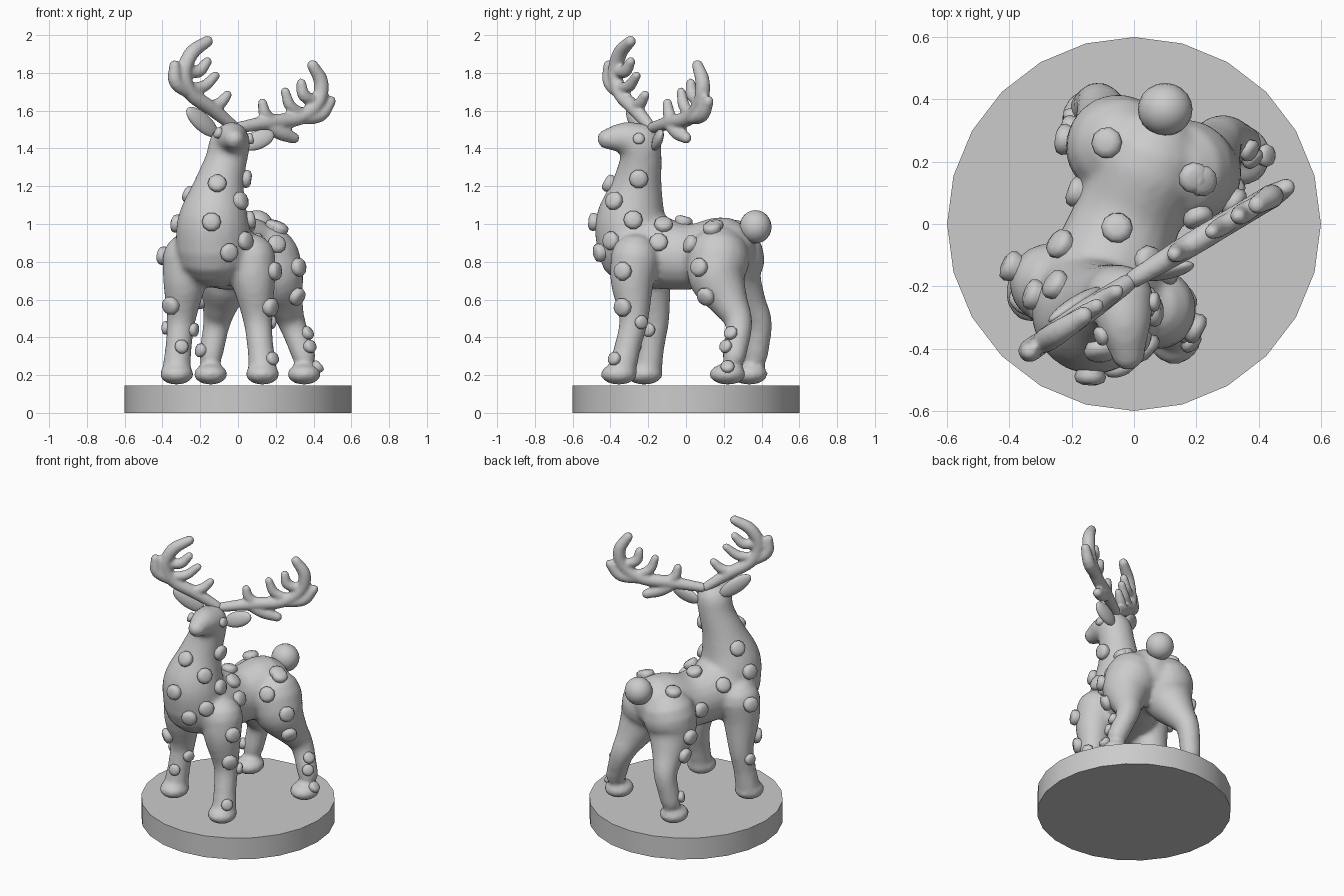
import bpy, bmesh, math
from mathutils import Vector, Matrix
from mathutils.bvhtree import BVHTree

if "Cube" in bpy.data.objects:
    bpy.data.objects.remove(bpy.data.objects["Cube"])


def finish(name, bm, angle=180):
    bmesh.ops.recalc_face_normals(bm, faces=bm.faces[:])
    me = bpy.data.meshes.new(name)
    bm.to_mesh(me)
    bm.free()
    ob = bpy.data.objects.new(name, me)
    bpy.context.collection.objects.link(ob)
    bpy.ops.object.select_all(action='DESELECT')
    ob.select_set(True)
    bpy.context.view_layer.objects.active = ob
    bpy.ops.object.shade_smooth_by_angle(angle=math.radians(angle))
    return ob


def spline(pts, steps=4):
    """Smooth path through (x, y, z, radius) points."""
    p = [Vector(q) for q in pts]
    p = [p[0] * 2 - p[1]] + p + [p[-1] * 2 - p[-2]]
    out = []
    for i in range(1, len(p) - 2):
        a, b, c, d = p[i - 1:i + 3]
        for k in range(steps):
            t = k / steps
            out.append((b * 2 + (c - a) * t + (a * 2 - b * 5 + c * 4 - d) * t * t
                        + (b * 3 - a - c * 3 + d) * t ** 3) * 0.5)
    return out + [p[-2]]


def skin_rings(bm, rings):
    """Faces between rings of points, with both ends closed."""
    rings = [[bm.verts.new(p) for p in ring] for ring in rings]
    for u, v in zip(rings, rings[1:]):
        for j in range(len(u)):
            bm.faces.new((u[j - 1], u[j], v[j], v[j - 1]))
    bm.faces.new(rings[0])
    bm.faces.new(rings[-1])


def tube(bm, pts, sides=20):
    """Tapered tube with rounded ends."""
    s = spline(pts)
    c, r = [q.to_3d() for q in s], [q[3] for q in s]
    t0, t1 = (c[1] - c[0]).normalized(), (c[-1] - c[-2]).normalized()
    cap = [(math.sin(a), math.cos(a)) for a in (1.4, 0.95, 0.45)]
    path = [(c[0] - t0 * r[0] * h, r[0] * w, t0) for h, w in cap]
    for i in range(len(c)):
        t = (c[min(i + 1, len(c) - 1)] - c[max(i - 1, 0)]).normalized()
        path.append((c[i], r[i], t))
    path += [(c[-1] + t1 * r[-1] * h, r[-1] * w, t1) for h, w in reversed(cap)]
    n, rings = t0.orthogonal(), []
    for pos, rad, t in path:
        n = (n - t * n.dot(t)).normalized()
        b = t.cross(n)
        rings.append([pos + (n * math.cos(a) + b * math.sin(a)) * rad
                      for a in (math.tau * j / sides for j in range(sides))])
    skin_rings(bm, rings)


def ball(bm, loc, size, rot=Matrix()):
    m = Matrix.Translation(loc) @ rot @ Matrix.Diagonal((*size, 1))
    bmesh.ops.create_uvsphere(bm, u_segments=20, v_segments=12, radius=1, matrix=m)


def fuse(ob, voxel, rounds):
    """Blend overlapping pieces into one smooth skin."""
    rem = ob.modifiers.new("fuse", 'REMESH')
    rem.mode, rem.voxel_size, rem.use_smooth_shade = 'VOXEL', voxel, True
    smo = ob.modifiers.new("soften", 'SMOOTH')
    smo.factor, smo.iterations = 0.5, rounds


# round base
bm = bmesh.new()
bmesh.ops.create_cone(bm, cap_ends=True, segments=24, radius1=0.6, radius2=0.6, depth=0.145,
                      matrix=Matrix.Translation((0, 0, 0.0725)))
finish("base", bm, 40)


def leg(bm, hip, foot, shape):
    """shape holds (z, radius, backward bend); x and y run from hip to foot."""
    top, low = shape[0][0], shape[-1][0]
    hip, foot = Vector(hip), Vector(foot)
    pts = []
    for z, r, bend in shape:
        p = hip.lerp(foot, (top - z) / (top - low))
        pts.append((p.x, p.y + bend, z, r))
    tube(bm, pts)
    ball(bm, (foot.x, foot.y - .02, .205), (.09, .098, .056))


# body: torso, neck, head and four legs, fused together
bm = bmesh.new()
tube(bm, [(-.12, -.25, .87, .21), (-.03, 0, .825, .175), (.05, .19, .86, .18)])
tube(bm, [(-.13, -.27, .87, .2), (-.13, -.29, 1.02, .19), (-.1, -.26, 1.2, .135),
          (-.065, -.24, 1.33, .112), (-.045, -.24, 1.42, .11)])
tube(bm, [(-.04, -.24, 1.43, .105), (-.03, -.33, 1.455, .085), (-.02, -.415, 1.45, .056)])
fore = [(.82, .13, 0), (.69, .115, 0), (.5, .078, .03), (.36, .07, .015), (.24, .075, 0)]
hind = [(.82, .168, -.01), (.71, .152, -.025), (.58, .1, .025), (.47, .072, .06), (.3, .063, .015)]
leg(bm, (.07, -.27), (.13, -.335), fore)
leg(bm, (-.27, -.19), (-.325, -.2), fore)
leg(bm, (.16, .18), (.35, .24), hind)
leg(bm, (-.05, .26), (-.145, .355), hind)
body = finish("body", bm)
fuse(body, 0.016, 6)

# tail
bm = bmesh.new()
ball(bm, (.1, .368, .985), (.088, .085, .088))
finish("tail", bm)

# ears
for side, a, b in (("left", (-.11, -.21, 1.47), (-.27, -.31, 1.61)),
                   ("right", (.02, -.17, 1.41), (.19, -.13, 1.48))):
    a, b = Vector(a), Vector(b)
    z = (b - a).normalized()
    x = Vector((.3, -1, .3)).cross(z).normalized()
    rot = Matrix((x, z.cross(x), z)).transposed().to_4x4()
    bm = bmesh.new()
    ball(bm, (a + b) / 2, (.05, .026, (b - a).length / 2), rot)
    finish("ear_" + side, bm)

# antlers: (x, z) branches in one upright plane; the left is mirrored across the tilted head
crown = Vector((-.015, -.185, 1.5))
across, normal = Vector((.83, .53, -.19)), Vector((.83, .5, -.33))
branches = [
    (.036, [(0, 1.51), (.17, 1.54), (.32, 1.56), (.42, 1.64), (.44, 1.75), (.395, 1.84)]),
    (.035, [(.3, 1.555), (.43, 1.575), (.49, 1.65)]),
    (.031, [(.42, 1.65), (.35, 1.68), (.335, 1.745)]),
    (.029, [(.36, 1.58), (.28, 1.62), (.25, 1.7)]),
    (.03, [(.2, 1.54), (.145, 1.58), (.13, 1.64)]),
    (.036, [(.14, 1.53), (.22, 1.485), (.295, 1.455)])]
for side in ("right", "left"):
    bm = bmesh.new()
    for r, br in branches if side == "right" else branches[:-1]:
        pts = []
        for i, (x, z) in enumerate(br):
            p = Vector((x, crown.y + .6 * (x - crown.x), z))
            if side == "left":
                p -= across * 1.94 * normal.dot(p - crown) / normal.dot(across)
            mid = 0 < i < len(br) - 1
            pts.append((*p, r * (1.1 if mid else .85)))
        tube(bm, pts, 12)
    fuse(finish("antler_" + side, bm), 0.01, 4)

# raised spots, placed by looking along an axis and landing on the body surface
spots = {
    "front": [(-.11, 1.21), (-.14, 1.01), (-.05, .85), (-.1, 1.48), (-.35, .57), (-.3, .35), (-.24, .44)],
    "right": [(-.25, 1.24), (-.375, 1.12), (-.28, 1.02), (-.12, .99), (-.145, .9), (.03, .89),
              (-.39, .91), (-.33, .75), (.075, .77), (.11, .62), (.14, .97), (-.33, .56),
              (-.24, .48), (-.375, .285), (.24, .42), (.215, .35), (.22, .24), (-.25, 1.45)],
    "top": [(-.085, .26), (.19, .15), (-.055, -.015), (-.23, -.07)],
    "left": [(-.2, 1.15), (-.23, 1.0), (.1, .83), (.27, .72), (.3, .6), (-.14, .83), (-.15, .45), (.34, .33)],
}
views = {"front": lambda a, b: ((a, -2, b), (0, 1, 0)), "right": lambda a, b: ((2, a, b), (-1, 0, 0)),
         "left": lambda a, b: ((-2, a, b), (1, 0, 0)), "top": lambda a, b: ((a, b, 1.3), (0, 0, -1))}
tree = BVHTree.FromObject(body, bpy.context.evaluated_depsgraph_get())
profile = [(.8, -.4), (1, .25), (.88, .58), (.5, .75)]
bm = bmesh.new()
for view, items in spots.items():
    for a, b in items:
        o, d = (Vector(v) for v in views[view](a, b))
        hit, nor, _, _ = tree.ray_cast(o, d)
        if hit is None:
            hit, nor, _, _ = tree.find_nearest(o)
        # smaller on the lower legs and for the eyes
        r = .038 if hit.z < .5 else .032 if hit.z > 1.4 else .051
        m = Matrix.Translation(hit) @ nor.to_track_quat('Z', 'Y').to_matrix().to_4x4()
        skin_rings(bm, [[m @ Vector((r * k * math.cos(t), r * k * math.sin(t), r * h))
                         for t in (math.tau * j / 10 for j in range(10))] for k, h in profile])
finish("spots", bm, 50)
